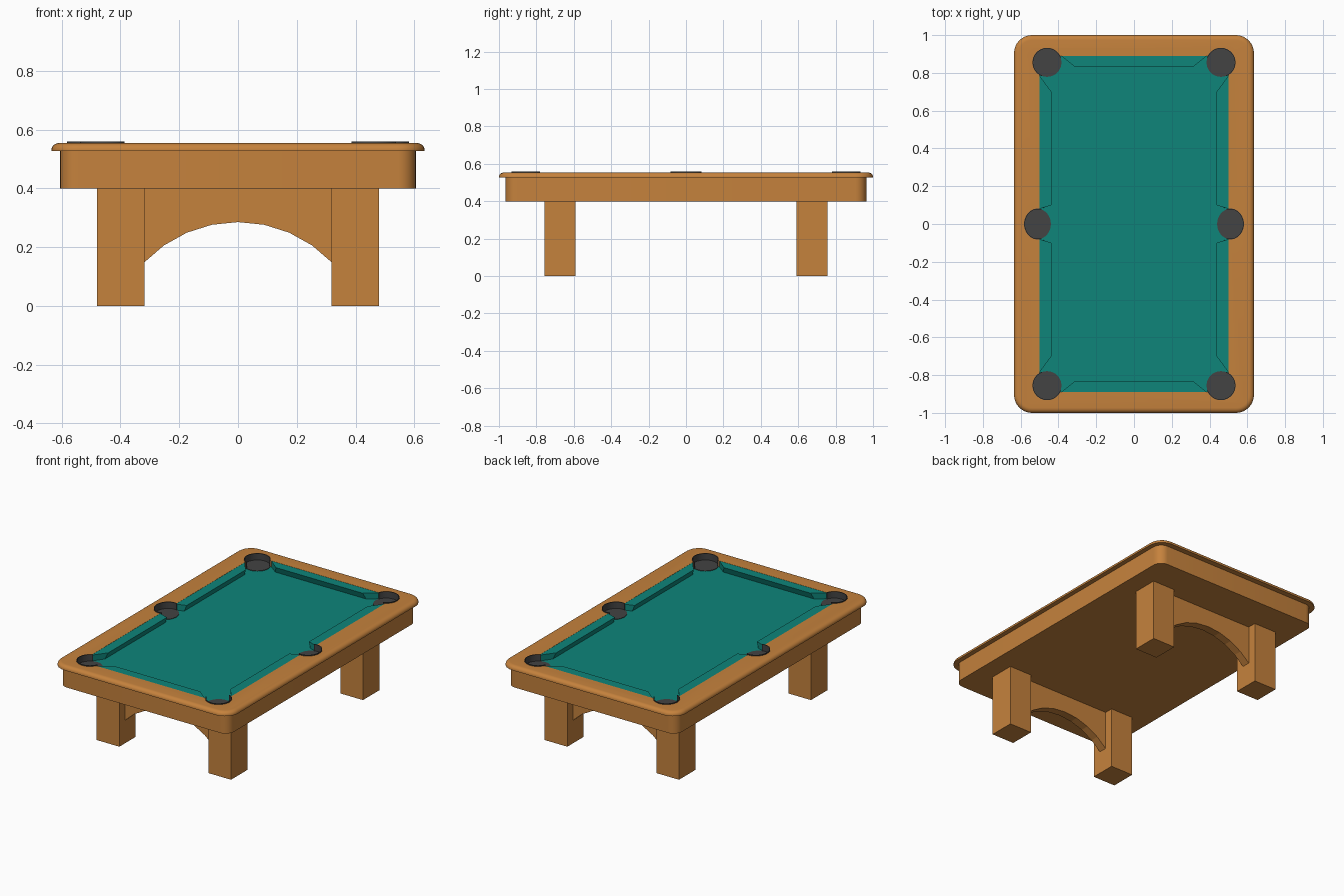
import bpy, bmesh, math

if "Cube" in bpy.data.objects:
    bpy.data.objects.remove(bpy.data.objects["Cube"])


def material(name, rgb):
    m = bpy.data.materials.new(name)
    m.diffuse_color = (*rgb, 1)
    m.use_nodes = True
    m.node_tree.nodes["Principled BSDF"].inputs["Base Color"].default_value = m.diffuse_color
    return m


WOOD = material("oak wood", (0.56, 0.223, 0.046))
CLOTH = material("green cloth", (0.0044, 0.235, 0.195))
LEATHER = material("dark pocket leather", (0.056, 0.056, 0.056))


def finish(name, bm, mat, smooth=False):
    bmesh.ops.recalc_face_normals(bm, faces=bm.faces)
    me = bpy.data.meshes.new(name)
    bm.to_mesh(me)
    bm.free()
    me.materials.append(mat)
    ob = bpy.data.objects.new(name, me)
    bpy.context.collection.objects.link(ob)
    if smooth:
        activate(ob)
        bpy.ops.object.shade_smooth_by_angle(angle=math.radians(35))
    return ob


def activate(ob):
    bpy.ops.object.select_all(action='DESELECT')
    ob.select_set(True)
    bpy.context.view_layer.objects.active = ob


def loft(name, rings, mat, smooth=False):
    """Closed solid through equal-length rings of 3D points, capped at both ends."""
    bm = bmesh.new()
    rows = [[bm.verts.new(p) for p in ring] for ring in rings]
    n = len(rows[0])
    for a, b in zip(rows, rows[1:]):
        for i in range(n):
            bm.faces.new((a[i], a[(i + 1) % n], b[(i + 1) % n], b[i]))
    bm.faces.new(rows[0])
    bm.faces.new(rows[-1])
    return finish(name, bm, mat, smooth)


def box(name, x0, x1, y0, y1, z0, z1, mat):
    pts = [(x0, y0), (x1, y0), (x1, y1), (x0, y1)]
    return loft(name, [[(x, y, z) for x, y in pts] for z in (z0, z1)], mat)


def rounded_rect(hx, hy, r, inset, z, seg=8):
    pts = []
    for k, (sx, sy) in enumerate([(1, 1), (-1, 1), (-1, -1), (1, -1)]):
        for i in range(seg + 1):
            a = math.pi / 2 * (k + i / seg)
            pts.append((sx * (hx - r) + (r - inset) * math.cos(a),
                        sy * (hy - r) + (r - inset) * math.sin(a), z))
    return pts


def ellipse(cx, cy, rx, ry, z, n=32):
    return [(cx + rx * math.cos(2 * math.pi * i / n),
             cy + ry * math.sin(2 * math.pi * i / n), z) for i in range(n)]


# Pockets: centre, radii, outward direction, half sweep of the raised wall
pockets = []
for sx in (-1, 1):
    pockets.append((sx * 0.51, 0, 0.07, 0.08, 0 if sx > 0 else math.pi, 1.85))
    for sy in (-1, 1):
        pockets.append((sx * 0.46, sy * 0.855, 0.076, 0.076,
                        math.atan2(sy, sx), 2.0))

# Wooden body and round-edged top rail
body = loft("table_body", [rounded_rect(0.605, 0.965, 0.06, 0, z)
                           for z in (0.40, 0.53)], WOOD)
profile = [(0, 0.527), (0, 0.531)]
profile += [(0.027 * (1 - math.cos(a)), 0.531 + 0.023 * math.sin(a))
            for a in [math.pi / 2 * i / 6 for i in range(1, 7)]]
rail = loft("top_rail", [rounded_rect(0.635, 1.0, 0.095, i, z)
                         for i, z in profile], WOOD)

# Cut the playing area and pocket holes out of the wood
cutters = [box("cutter", -0.5, 0.5, -0.89, 0.89, 0.51, 0.7, WOOD)]
cutters += [loft("cutter", [ellipse(cx, cy, rx, ry, z) for z in (0.51, 0.7)], WOOD)
            for cx, cy, rx, ry, _, _ in pockets]
for ob in (body, rail):
    activate(ob)
    for c in cutters:
        c.hide_render = True
        mod = ob.modifiers.new("cut", 'BOOLEAN')
        mod.operation = 'DIFFERENCE'
        mod.solver = 'EXACT'
        mod.object = c
        bpy.ops.object.modifier_apply(modifier=mod.name)
    bpy.ops.object.shade_smooth_by_angle(angle=math.radians(35))
for c in cutters:
    bpy.data.objects.remove(c)

# Cloth bed
box("cloth_bed", -0.5, 0.5, -0.89, 0.89, 0.508, 0.515, CLOTH)


# Cushions with an undercut nose
def cushion(name, top, under):
    loft(name, [[(x, y, 0.514) for x, y in under],
                [(x, y, 0.553) for x, y in top]], CLOTH)


U = 0.014
for s in (-1, 1):
    cushion("end_cushion",
            [(-0.385, s * 0.89), (-0.31, s * 0.83), (0.31, s * 0.83), (0.385, s * 0.89)],
            [(-0.385, s * 0.89), (-0.325, s * (0.83 + U)),
             (0.325, s * (0.83 + U)), (0.385, s * 0.89)])
    for t in (-1, 1):
        cushion("side_cushion",
                [(s * 0.5, t * 0.785), (s * 0.437, t * 0.70),
                 (s * 0.437, t * 0.10), (s * 0.5, t * 0.08)],
                [(s * 0.5, t * 0.785), (s * (0.437 + U), t * 0.715),
                 (s * (0.437 + U), t * 0.095), (s * 0.5, t * 0.08)])

# Pocket floors and raised pocket walls
for cx, cy, rx, ry, ang, half in pockets:
    loft("pocket_floor", [ellipse(cx, cy, rx, ry, z) for z in (0.509, 0.518)], LEATHER)
    rings = []
    for i in range(25):
        a = ang + half * (2 * i / 24 - 1)
        c, s = math.cos(a), math.sin(a)
        rings.append([(cx + (rx + d) * c, cy + (ry + d) * s, z)
                      for d, z in [(-0.002, 0.51), (0.002, 0.51),
                                   (0.002, 0.56), (-0.002, 0.56)]])
    loft("pocket_wall", rings, LEATHER, True)

# Legs, and an arched panel between each pair
R, top_z = 0.44, 0.285
half_angle = math.asin(0.32 / R)
arch = []
for i in range(9):
    a = half_angle * (i / 4 - 1)
    arch.append((R * math.sin(a), top_z - R * (1 - math.cos(a))))
outline = [(-0.32, 0.40)] + arch + [(0.32, 0.40)]
for s in (-1, 1):
    y0, y1 = sorted((s * 0.59, s * 0.757))
    for t in (-1, 1):
        x0, x1 = sorted((t * 0.318, t * 0.48))
        box("leg", x0, x1, y0, y1, 0, 0.40, WOOD)
    loft("arched_panel", [[(x, s * 0.673 + d, z) for x, z in outline]
                          for d in (-0.027, 0.027)], WOOD)
